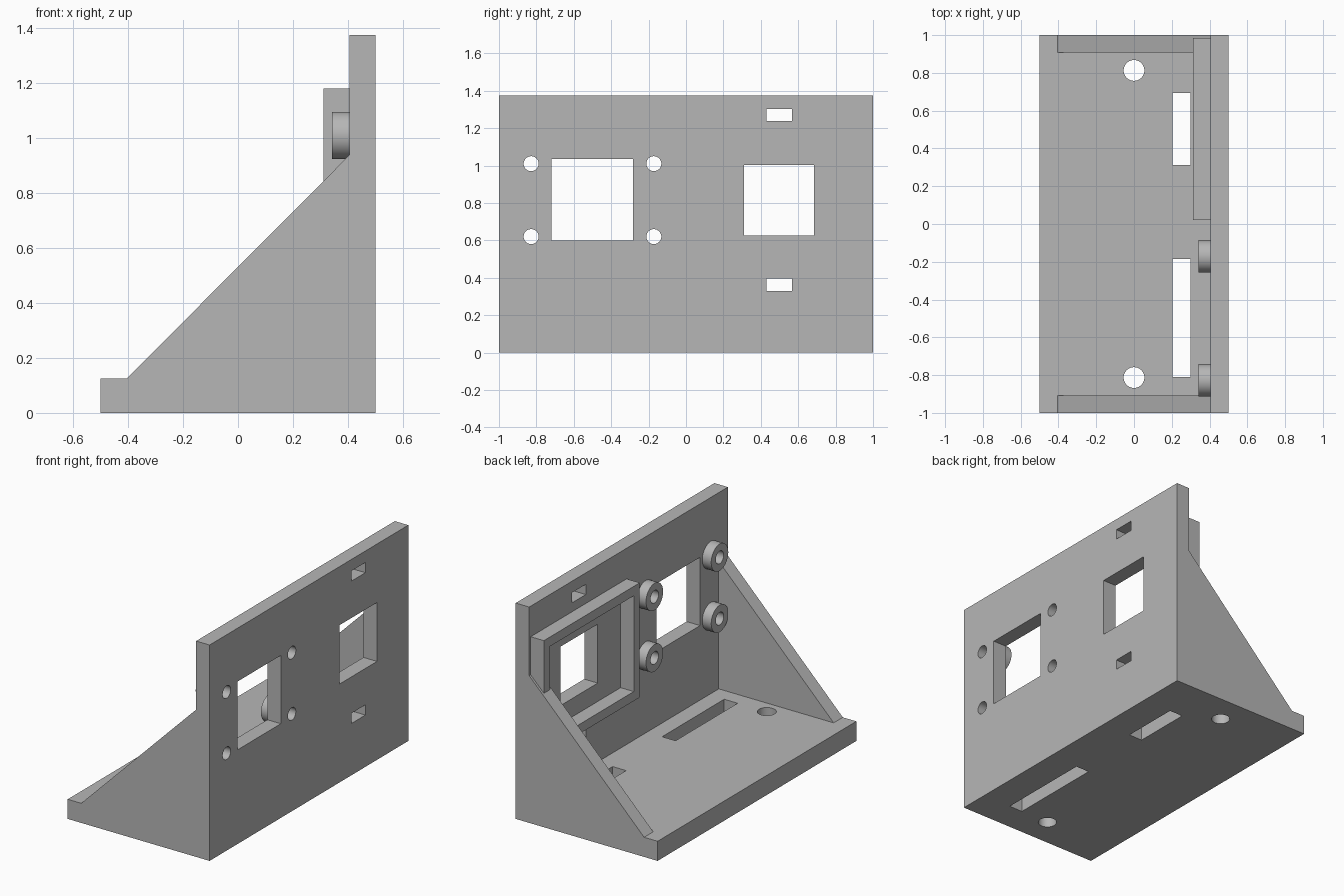
import bpy
import bmesh
import math
from mathutils import Matrix, Vector

cube = bpy.data.objects.get("Cube")
if cube:
    bpy.data.objects.remove(cube, do_unlink=True)

grey = bpy.data.materials.new("matte grey")
grey.use_nodes = True
grey.diffuse_color = (0.47, 0.47, 0.47, 1)
grey.node_tree.nodes["Principled BSDF"].inputs["Base Color"].default_value = grey.diffuse_color


def make_object(name, bm):
    bmesh.ops.recalc_face_normals(bm, faces=bm.faces)
    mesh = bpy.data.meshes.new(name)
    bm.to_mesh(mesh)
    bm.free()
    mesh.materials.append(grey)
    obj = bpy.data.objects.new(name, mesh)
    bpy.context.collection.objects.link(obj)
    return obj


def add_box(bm, x, y, z):
    lo, hi = Vector((x[0], y[0], z[0])), Vector((x[1], y[1], z[1]))
    bmesh.ops.create_cube(bm, size=1, matrix=Matrix.Translation((lo + hi) / 2)
                          @ Matrix.Diagonal((*(hi - lo), 1)))


def add_cylinder(bm, centre, radius, depth, axis):
    turn = Matrix.Rotation(math.pi / 2, 4, 'Y') if axis == 'X' else Matrix()
    bmesh.ops.create_cone(bm, cap_ends=True, segments=48, radius1=radius, radius2=radius,
                          depth=depth, matrix=Matrix.Translation(centre) @ turn)


def add_prism(bm, profile, y0, y1):
    face = bm.faces.new([bm.verts.new((x, y0, z)) for x, z in profile])
    result = bmesh.ops.extrude_face_region(bm, geom=[face])
    moved = [v for v in result["geom"] if isinstance(v, bmesh.types.BMVert)]
    bmesh.ops.translate(bm, verts=moved, vec=(0, y1 - y0, 0))


def cut(obj, bm):
    cutter = make_object("cutter", bm)
    cutter.hide_render = True
    mod = obj.modifiers.new("openings", 'BOOLEAN')
    mod.operation = 'DIFFERENCE'
    mod.solver = 'EXACT'
    mod.object = cutter
    with bpy.context.temp_override(object=obj, active_object=obj):
        bpy.ops.object.modifier_apply(modifier=mod.name)
    bpy.data.objects.remove(cutter, do_unlink=True)


def smooth(obj):
    bpy.ops.object.select_all(action='DESELECT')
    obj.select_set(True)
    bpy.context.view_layer.objects.active = obj
    bpy.ops.object.shade_smooth_by_angle(angle=math.radians(30))


T = 0.125      # base thickness
WALL = 0.405   # inner face of the wall
TOP = 1.375
screws = [(y, z) for y in (-0.828, -0.172) for z in (0.62, 1.01)]

# L-shaped bracket: base plate and upright wall
bm = bmesh.new()
add_prism(bm, [(-0.5, 0), (0.5, 0), (0.5, TOP), (WALL, TOP), (WALL, T), (-0.5, T)], -1, 1)
bracket = make_object("bracket", bm)

# Openings in the wall and the base
bm = bmesh.new()
for y, z in [((-0.72, -0.283), (0.6, 1.035)), ((0.31, 0.685), (0.627, 1.002)),
             ((0.43, 0.568), (1.237, 1.302)), ((0.43, 0.568), (0.33, 0.395))]:
    add_box(bm, (0.3, 0.6), y, z)
for y, z in screws:
    add_cylinder(bm, (0.45, y, z), 0.04, 0.3, 'X')
for y in (-0.813, 0.813):
    add_cylinder(bm, (0, y, 0.06), 0.055, 0.4, 'Z')
for y in [(-0.81, -0.185), (0.313, 0.693)]:
    add_box(bm, (0.203, 0.298), y, (-0.1, 0.2))
cut(bracket, bm)
smooth(bracket)

# Triangular end gussets
for name, y0, y1 in [("front_gusset", -1, -0.908), ("back_gusset", 0.908, 1)]:
    bm = bmesh.new()
    add_prism(bm, [(-WALL, T), (WALL, T), (WALL, 0.938)], y0, y1)
    make_object(name, bm)

# Raised rectangular frame around the rear window
bm = bmesh.new()
add_box(bm, (0.312, WALL), (0.02, 0.985), (0.45, 1.18))
frame = make_object("window_frame", bm)
bm = bmesh.new()
add_box(bm, (0.2, 0.6), (0.08, 0.925), (0.51, 1.12))
cut(frame, bm)

# Round standoffs around the front window
for i, (y, z) in enumerate(screws, 1):
    bm = bmesh.new()
    add_cylinder(bm, ((0.342 + WALL) / 2, y, z), 0.086, WALL - 0.342, 'X')
    standoff = make_object(f"standoff_{i}", bm)
    bm = bmesh.new()
    add_cylinder(bm, (0.4, y, z), 0.04, 0.4, 'X')
    cut(standoff, bm)
    smooth(standoff)
